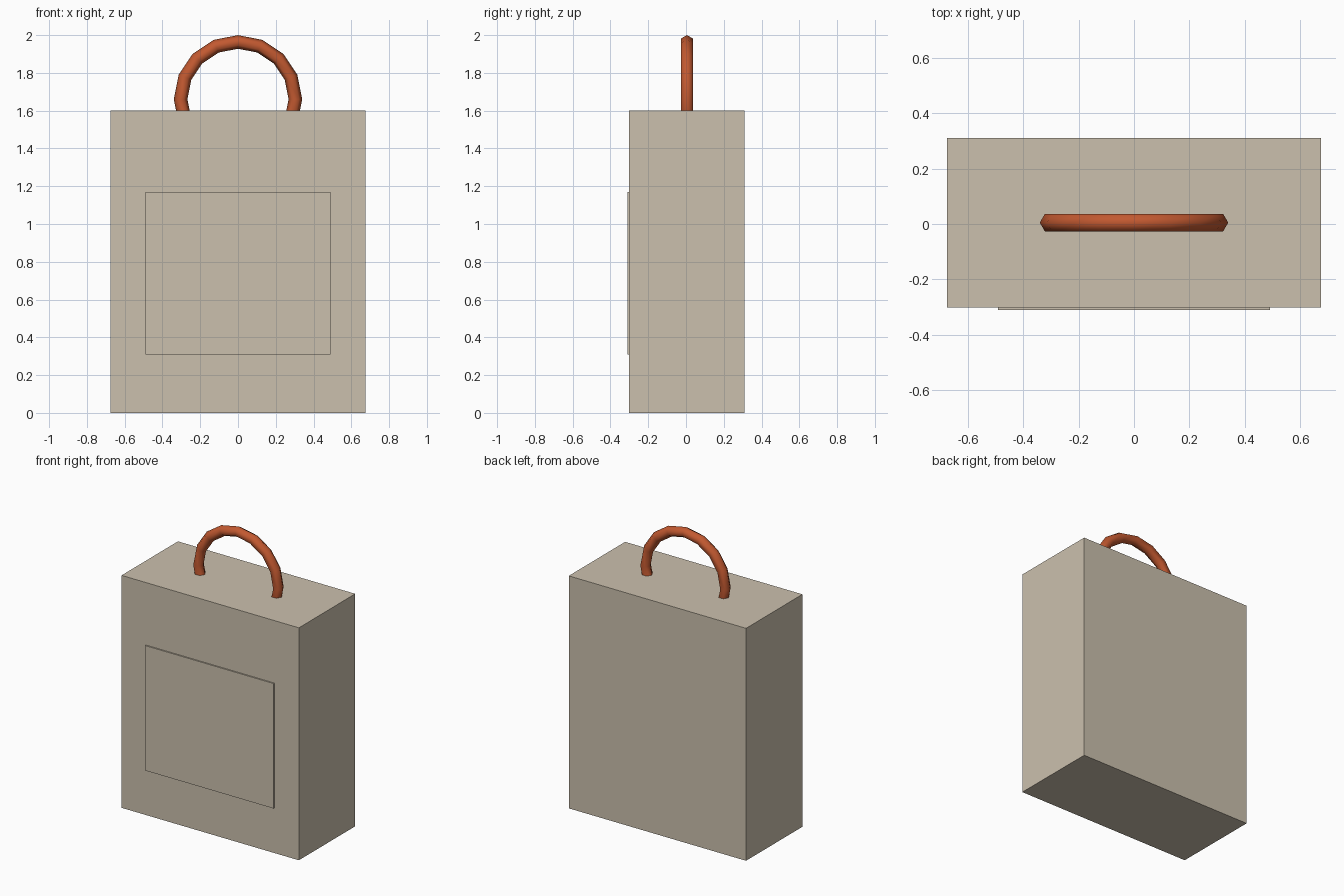
import bpy
import math

if "Cube" in bpy.data.objects:
    bpy.data.objects.remove(bpy.data.objects["Cube"])


def material(name, rgb):
    m = bpy.data.materials.new(name)
    m.diffuse_color = (*rgb, 1.0)
    m.use_nodes = True
    m.node_tree.nodes["Principled BSDF"].inputs["Base Color"].default_value = m.diffuse_color
    return m


canvas = material("beige canvas", (0.60, 0.53, 0.42))
leather = material("rust leather", (0.54, 0.10, 0.03))


def box(name, lo, hi, mat):
    center = [(a + b) / 2 for a, b in zip(lo, hi)]
    bpy.ops.mesh.primitive_cube_add(size=1, location=center)
    ob = bpy.context.object
    ob.name = name
    ob.scale = [b - a for a, b in zip(lo, hi)]
    bpy.ops.object.transform_apply(location=False, rotation=False, scale=True)
    ob.data.materials.append(mat)
    return ob


# Bag body and the thin pocket plate on its front
box("bag_body", (-0.675, -0.302, 0.0), (0.675, 0.311, 1.6), canvas)
box("front_pocket", (-0.49, -0.311, 0.31), (0.49, -0.3015, 1.17), canvas)

# Ring handle, its lower part sunk into the body
bpy.ops.mesh.primitive_torus_add(
    major_segments=16, minor_segments=6,
    major_radius=0.304, minor_radius=0.036,
    location=(0, 0.005, 1.66), rotation=(math.pi / 2, 0, 0))
handle = bpy.context.object
handle.name = "handle"
handle.data.materials.append(leather)
bpy.ops.object.shade_smooth()
